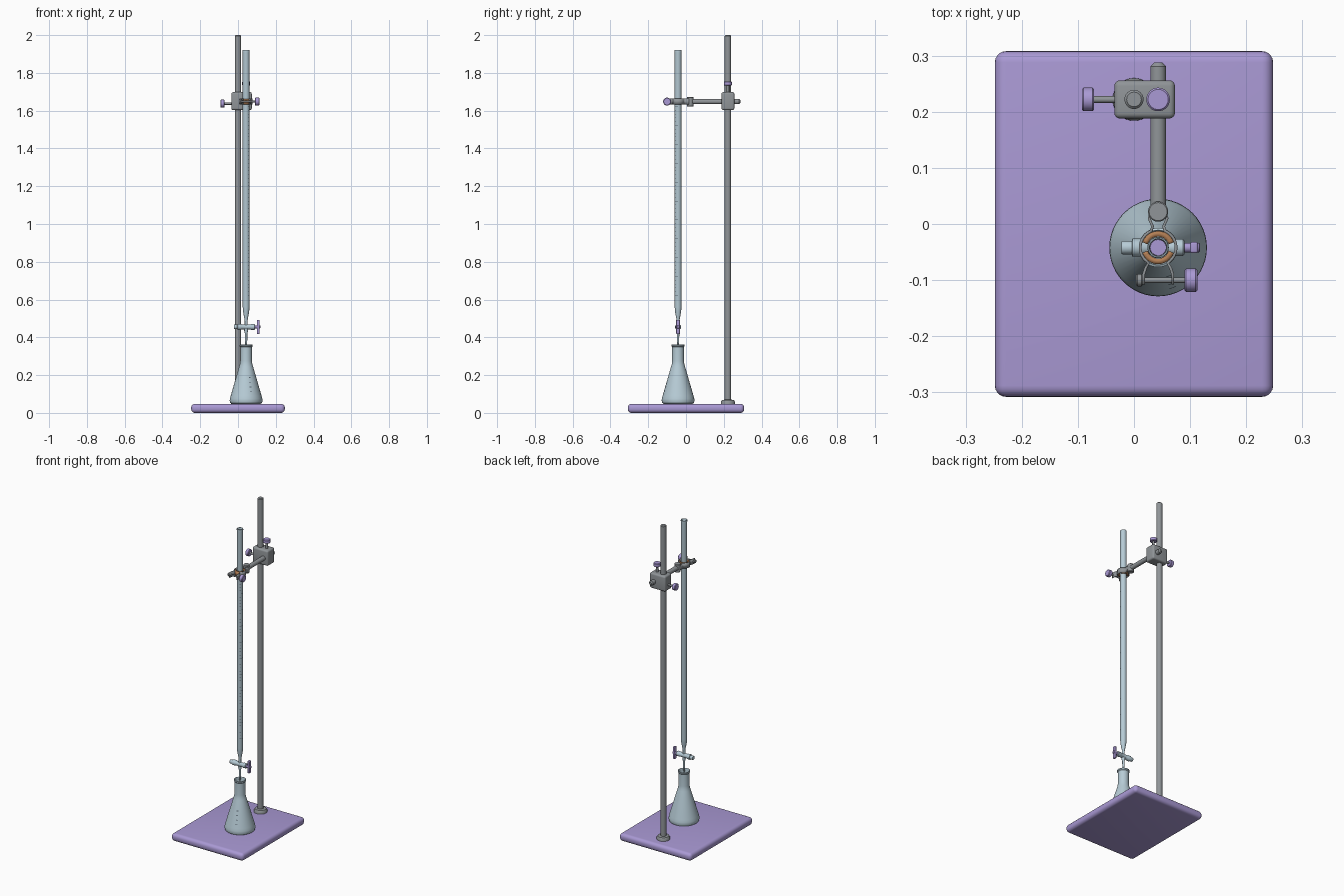
import bpy, bmesh, math
from mathutils import Matrix, Vector

if "Cube" in bpy.data.objects:
    bpy.data.objects.remove(bpy.data.objects["Cube"])


def material(name, rgb):
    m = bpy.data.materials.new(name)
    m.diffuse_color = (*rgb, 1)
    m.use_nodes = True
    m.node_tree.nodes["Principled BSDF"].inputs["Base Color"].default_value = m.diffuse_color
    return m


PURPLE = material("purple", (0.40, 0.32, 0.66))
METAL = material("grey metal", (0.28, 0.30, 0.315))
GLASS = material("pale blue glass", (0.47, 0.60, 0.67))
CORK = material("brown cork", (0.45, 0.21, 0.09))
INK = material("dark ink", (0.10, 0.13, 0.16))

BX, BY = 0.043, -0.042      # burette axis
RY = 0.222                  # support rod axis
AZ = 1.648                  # clamp arm height
VZ = 0.455                  # stopcock height
TURN = {'X': Matrix.Rotation(math.pi / 2, 4, 'Y'),
        'Y': Matrix.Rotation(-math.pi / 2, 4, 'X'),
        'Z': Matrix.Identity(4)}


def finish(name, bm, mat, angle=35):
    bmesh.ops.recalc_face_normals(bm, faces=bm.faces)
    me = bpy.data.meshes.new(name)
    bm.to_mesh(me)
    bm.free()
    me.materials.append(mat)
    ob = bpy.data.objects.new(name, me)
    bpy.context.collection.objects.link(ob)
    bpy.ops.object.select_all(action='DESELECT')
    ob.select_set(True)
    bpy.context.view_layer.objects.active = ob
    bpy.ops.object.shade_smooth_by_angle(angle=math.radians(angle))
    return ob


def lathe(name, profile, mat, loc=(0, 0, 0), axis='Z', n=32):
    """Revolve (radius, height) points; radius 0 closes to a pole."""
    bm = bmesh.new()
    vs = [bm.verts.new((r, 0, h)) for r, h in profile]
    es = [bm.edges.new(p) for p in zip(vs, vs[1:])]
    bmesh.ops.spin(bm, geom=vs + es, cent=(0, 0, 0), axis=(0, 0, 1),
                   angle=math.tau, steps=n, use_merge=True)
    bmesh.ops.remove_doubles(bm, verts=bm.verts, dist=1e-5)
    bm.transform(Matrix.Translation(loc) @ TURN[axis])
    return finish(name, bm, mat)


def rod(name, r, a, b, mat, loc=(0, 0, 0), axis='Z', bev=0.002, n=32):
    return lathe(name, [(0, a), (r - bev, a), (r, a + bev), (r, b - bev),
                        (r - bev, b), (0, b)], mat, loc, axis, n)


def box(name, lo, hi, bev, mat, seg=4):
    lo, hi = Vector(lo), Vector(hi)
    bm = bmesh.new()
    bmesh.ops.create_cube(bm, size=1)
    bm.transform(Matrix.Translation((lo + hi) / 2) @ Matrix.Diagonal((*(hi - lo), 1)))
    bmesh.ops.bevel(bm, geom=bm.edges[:], offset=bev, segments=seg,
                    profile=0.5, affect='EDGES')
    return finish(name, bm, mat)


def ribbon(name, pts, z0, z1, thick, mat):
    """Upright bent strip following xy points."""
    bm = bmesh.new()
    cols = [[bm.verts.new((x, y, z)) for z in (z0, z1)] for x, y in pts]
    for a, b in zip(cols, cols[1:]):
        bm.faces.new((a[0], b[0], b[1], a[1]))
    ob = finish(name, bm, mat)
    s = ob.modifiers.new("thickness", 'SOLIDIFY')
    s.thickness, s.offset = thick, 0
    return ob


def arc(r, a, b, n=12):
    return [(BX + r * math.cos(math.radians(a + (b - a) * i / n)),
             BY + r * math.sin(math.radians(a + (b - a) * i / n))) for i in range(n + 1)]


# Stand: base plate, collar and upright rod
box("base_plate", (-0.248, -0.308, 0), (0.248, 0.308, 0.048), 0.02, PURPLE, 5)
lathe("rod_collar", [(0, 0.04), (0.038, 0.04), (0.038, 0.058), (0.032, 0.068),
                     (0.017, 0.07), (0, 0.07)], METAL, (0, RY, 0))
rod("support_rod", 0.017, 0.045, 2.0, METAL, (0, RY, 0), bev=0.004)

# Boss head with two thumb screws
box("boss_head", (-0.035, 0.188, 1.603), (0.073, 0.256, 1.698), 0.01, METAL)
rod("side_screw", 0.006, -0.075, -0.03, METAL, (0, RY, 1.637), 'X')
rod("side_knob", 0.021, -0.093, -0.071, PURPLE, (0, RY, 1.637), 'X', 0.003)
rod("top_screw", 0.007, 1.69, 1.74, METAL, (BX, RY, 0))
rod("top_knob", 0.021, 1.733, 1.755, PURPLE, (BX, RY, 0), bev=0.003)

# Clamp arm and hinge
rod("clamp_arm", 0.014, 0.015, 0.288, METAL, (BX, 0, AZ), 'Y', 0.007)
rod("clamp_hinge", 0.018, AZ - 0.025, AZ + 0.025, METAL, (BX, 0.022, 0))

# Jaws, cork pads and tightening bolt
for s, side in ((1, "right"), (-1, "left")):
    curve = arc(0.032, 68, -58)
    path = [(BX + 0.012, 0.022), (BX + 0.016, 0.01), (BX + 0.010, -0.004)] + curve + \
           [(BX + 0.022, -0.078), (BX + 0.026, -0.09), (BX + 0.026, -0.108)]
    ribbon(side + "_jaw", [(BX + s * (x - BX), y) for x, y in path],
           AZ - 0.016, AZ + 0.016, 0.005, METAL)
for a, side in ((90, "back"), (-90, "front")):
    ribbon(side + "_cork_pad", arc(0.0245, a - 72, a + 72), AZ - 0.015, AZ + 0.015, 0.010, CORK)
rod("jaw_bolt", 0.005, 0.008, 0.095, METAL, (0, -0.1, AZ), 'X', 0.001)
rod("bolt_head", 0.011, 0.004, 0.015, METAL, (0, -0.1, AZ), 'X')
rod("bolt_knob", 0.021, 0.09, 0.113, PURPLE, (0, -0.1, AZ), 'X', 0.003)

# Burette: open graduated tube tapering to the stopcock, and its jet
lathe("burette_tube", [(0.0145, 1.70), (0.0145, 1.915), (0.016, 1.92), (0.018, 1.92),
                       (0.019, 1.916), (0.018, 1.908), (0.018, 0.56), (0.016, 0.535),
                       (0.009, 0.498), (0.0075, 0.485), (0.0075, 0.45)], GLASS, (BX, BY, 0))
rod("burette_liquid", 0.0146, 1.68, 1.70, PURPLE, (BX, BY, 0), bev=0.0005)
lathe("burette_jet", [(0, 0.46), (0.010, 0.46), (0.010, 0.435), (0.0065, 0.42),
                      (0.006, 0.385), (0.0035, 0.345), (0, 0.345)], GLASS, (BX, BY, 0))

# Stopcock barrel, plug and handle
lathe("stopcock_barrel", [(0, -0.022), (0.011, -0.022), (0.012, -0.02), (0.012, -0.004),
                          (0.016, -0.003), (0.016, 0.014), (0.013, 0.02), (0.013, 0.066),
                          (0.015, 0.07), (0.015, 0.087), (0.012, 0.09), (0, 0.09)],
      GLASS, (0, BY, VZ), 'X')
rod("stopcock_plug", 0.0085, 0.085, 0.118, PURPLE, (0, BY, VZ), 'X')
box("stopcock_handle", (0.1, BY - 0.010, VZ - 0.038), (0.114, BY + 0.010, VZ + 0.038),
    0.004, PURPLE)


# Graduation marks: thin bands hugging the glass
def marks(name, rows):
    """rows: (radius, start angle, end angle, height, tick thickness, slope)."""
    bm = bmesh.new()
    for r, a, b, z, t, slope in rows:
        lo, hi = arc(r + 0.0004, a, b, 5), arc(r + 0.0004 - t * slope, a, b, 5)
        ring = [(bm.verts.new((*p, z)), bm.verts.new((*q, z + t))) for p, q in zip(lo, hi)]
        for p, q in zip(ring, ring[1:]):
            bm.faces.new((p[0], q[0], q[1], p[1]))
    return finish(name, bm, INK)


marks("burette_scale", [(0.018, -60, 0 if i % 5 == 0 else -35, 0.62 + i * 0.02, 0.0025, 0)
                        for i in range(51)])

# Conical flask with an open lipped neck and a short scale
lathe("conical_flask", [(0, 0.048), (0.076, 0.048), (0.084, 0.053), (0.087, 0.064),
                        (0.086, 0.075), (0.082, 0.09), (0.037, 0.245), (0.033, 0.258),
                        (0.031, 0.275), (0.031, 0.348), (0.035, 0.353), (0.035, 0.360),
                        (0.031, 0.362), (0.028, 0.350), (0.028, 0.27), (0.034, 0.243),
                        (0.078, 0.09), (0.075, 0.056), (0, 0.056)], GLASS, (BX, BY, 0), n=48)
SLOPE = 0.045 / 0.155
marks("flask_scale", [(0.082 - (z - 0.09) * SLOPE, -75, -65, z, 0.004, SLOPE)
                      for z in (0.11, 0.135, 0.16, 0.185)])
